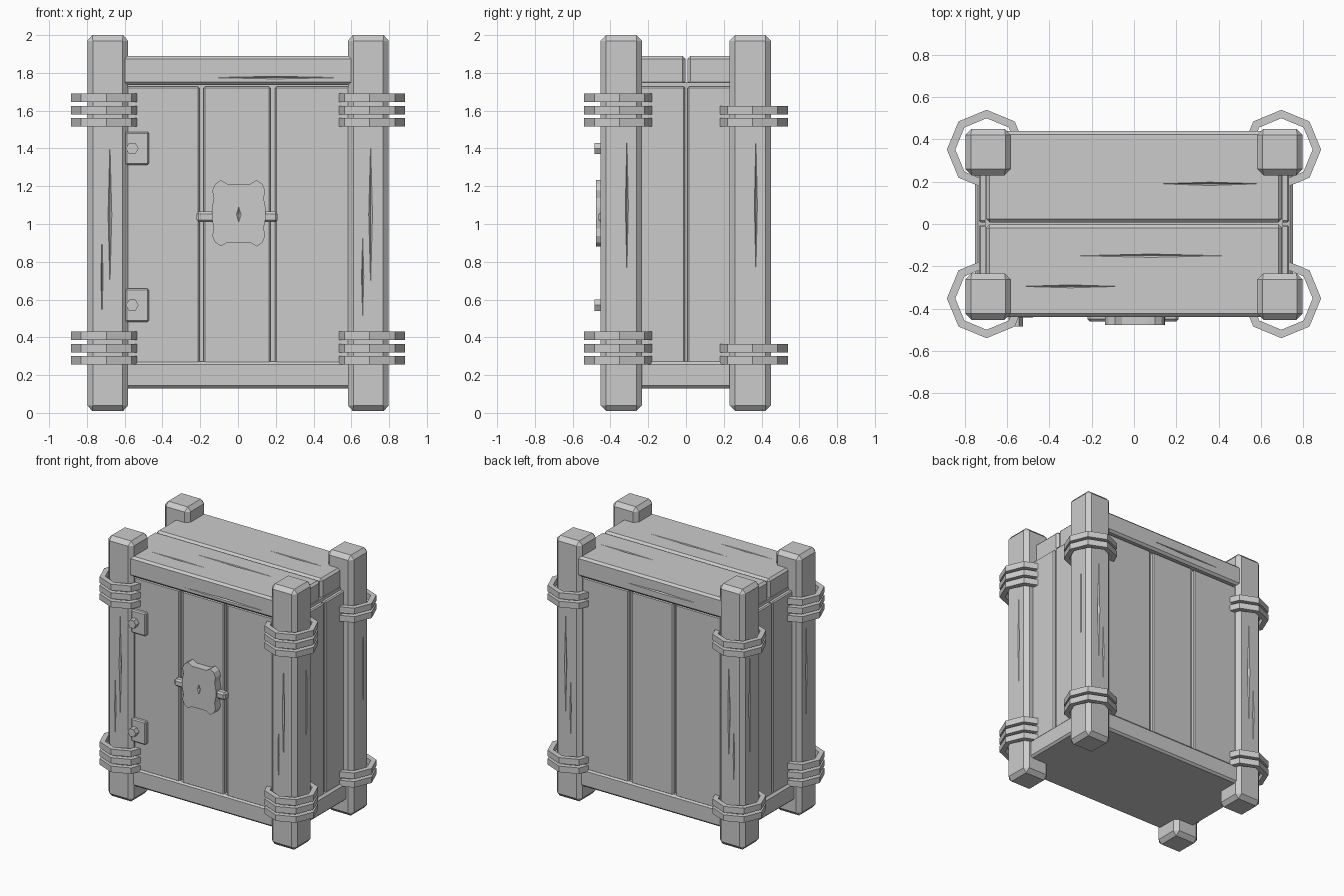
import bpy, bmesh, math
from mathutils import Vector

cube = bpy.data.objects.get("Cube")
if cube:
    bpy.data.objects.remove(cube, do_unlink=True)

grey = bpy.data.materials.new("plain_grey")
grey.use_nodes = True
COLOUR = (0.6, 0.6, 0.6, 1)
grey.diffuse_color = COLOUR
grey.node_tree.nodes["Principled BSDF"].inputs["Base Color"].default_value = COLOUR


def finish(name, bm):
    bmesh.ops.recalc_face_normals(bm, faces=bm.faces)
    mesh = bpy.data.meshes.new(name)
    bm.to_mesh(mesh)
    bm.free()
    mesh.materials.append(grey)
    obj = bpy.data.objects.new(name, mesh)
    bpy.context.collection.objects.link(obj)
    return obj


def box(name, lo, hi, bevel=0.01):
    """Chamfered box between two corners."""
    lo, hi = Vector(lo), Vector(hi)
    bm = bmesh.new()
    bmesh.ops.create_cube(bm, size=1)
    for v in bm.verts:
        v.co = (lo + hi) / 2 + v.co * (hi - lo)
    if bevel:
        bmesh.ops.bevel(bm, geom=bm.edges[:], offset=bevel, segments=1, affect='EDGES')
    return finish(name, bm)


def prism(name, outline, y0, y1):
    """Outline in x and z, extruded along y."""
    bm = bmesh.new()
    face = bm.faces.new([bm.verts.new((x, y0, z)) for x, z in outline])
    new = bmesh.ops.extrude_face_region(bm, geom=[face])["geom"]
    for v in new:
        if isinstance(v, bmesh.types.BMVert):
            v.co.y = y1
    return finish(name, bm)


def ring(name, x, y, z0, z1):
    """Octagonal band with a square section."""
    bm = bmesh.new()
    section = [(0.188, z0), (0.188, z1), (0.148, z1), (0.148, z0)]
    loops = []
    for i in range(8):
        a = math.tau * i / 8
        loops.append([bm.verts.new((x + r * math.cos(a), y + r * math.sin(a), z))
                      for r, z in section])
    for i in range(8):
        p, q = loops[i], loops[(i + 1) % 8]
        for j in range(4):
            k = (j + 1) % 4
            bm.faces.new((p[j], q[j], q[k], p[k]))
    return finish(name, bm)


def carve(obj, cracks):
    """Cut long thin diamond cracks: centre and half sizes."""
    bm = bmesh.new()
    for centre, half in cracks:
        c, h = Vector(centre), Vector(half)
        tips = [[bm.verts.new(c + s * Vector([h[i] if i == k else 0 for i in range(3)]))
                 for s in (-1, 1)] for k in range(3)]
        for a in tips[0]:
            for b in tips[1]:
                for d in tips[2]:
                    bm.faces.new((a, b, d))
    cutter = finish(obj.name + "_crack_cutter", bm)
    cutter.hide_render = True
    cutter.hide_viewport = True
    mod = obj.modifiers.new("Cracks", 'BOOLEAN')
    mod.operation = 'DIFFERENCE'
    mod.solver = 'EXACT'
    mod.object = cutter


# Corner posts with rope-like bands
for sx, side in ((-1, "right"), (1, "left")):
    for sy, end in ((-1, "front"), (1, "back")):
        name = f"{end}_{side}"
        y0 = -0.453 if sy < 0 else 0.23
        cx, cy = sx * 0.69, y0 + 0.11
        post = box(name + "_post", (cx - 0.108, y0, 0.01), (cx + 0.108, y0 + 0.22, 2), 0.03)
        for v in post.data.vertices:
            if v.co.z > 1.985 or v.co.z < 0.025:
                v.co.x = cx + (v.co.x - cx) * 1.05
        face_y = cy + sy * 0.11
        face_x = cx + sx * 0.108
        carve(post, [((cx + 0.012, face_y, 1.05), (0.01, 0.012, 0.38)),
                     ((cx - 0.03, face_y, 0.72), (0.006, 0.01, 0.22)),
                     ((face_x, cy + 0.03, 1.1), (0.012, 0.008, 0.36))])
        heights = [0.255, 0.32, 1.515, 1.58]
        if sy < 0:
            heights += [0.385, 1.645]
        for i, z in enumerate(heights):
            ring(f"{name}_band_{i}", sx * 0.697, sy * 0.352, z, z + 0.046)

# Base, lid planks and inner core
box("base", (-0.752, -0.425, 0.13), (0.752, 0.425, 0.272), 0.015)
front_lid = box("front_lid_plank", (-0.7, -0.44, 1.735), (0.7, -0.003, 1.89), 0.016)
carve(front_lid, [((0.08, -0.15, 1.89), (0.34, 0.008, 0.012)),
                  ((-0.3, -0.295, 1.89), (0.23, 0.007, 0.012)),
                  ((0.2, -0.44, 1.775), (0.34, 0.012, 0.007))])
back_lid = box("back_lid_plank", (-0.7, 0.008, 1.735), (0.7, 0.44, 1.89), 0.016)
carve(back_lid, [((0.36, 0.19, 1.89), (0.23, 0.008, 0.012)),
                 ((-0.1, 0.44, 1.8), (0.3, 0.012, 0.007))])
box("inner_core", (-0.705, -0.385, 0.25), (0.705, 0.385, 1.75), 0)

# Front and back wall planks
for end, sy in (("front", -1), ("back", 1)):
    ys = sorted((sy * 0.36, sy * 0.415))
    for part, x0, x1 in (("right", -0.6, -0.204), ("middle", -0.182, 0.172), ("left", 0.196, 0.6)):
        box(f"{end}_{part}_plank", (x0, ys[0], 0.262), (x1, ys[1], 1.728), 0.008)

# Side wall planks
for side, sx in (("right", -1), ("left", 1)):
    xs = sorted((sx * 0.69, sx * 0.733))
    for end, y0, y1 in (("front", -0.26, -0.004), ("back", 0.008, 0.26)):
        box(f"{side}_{end}_side_plank", (xs[0], y0, 0.262), (xs[1], y1, 1.728), 0.008)

# Hinge plates with hexagonal bolts
for place, z in (("lower", 0.57), ("upper", 1.4)):
    box(place + "_hinge_plate", (-0.595, -0.443, z - 0.088), (-0.472, -0.405, z + 0.088), 0.008)
    hexagon = [(-0.56 + 0.034 * math.cos(math.tau * i / 6),
                z + 0.034 * math.sin(math.tau * i / 6)) for i in range(6)]
    prism(place + "_hinge_bolt", hexagon, -0.484, -0.435)

# Handle bar and ragged lock plate
box("handle_bar", (-0.22, -0.462, 1.01), (0.21, -0.405, 1.066), 0.012)
corner = [(0.142, 0.03), (0.132, 0.08), (0.14, 0.12), (0.125, 0.155),
          (0.095, 0.175), (0.06, 0.155)]
outline = []
for sx, sz in ((1, 1), (-1, 1), (-1, -1), (1, -1)):
    quarter = [(0.004 + sx * x, 1.057 + sz * z) for x, z in corner]
    outline += quarter if sx * sz > 0 else quarter[::-1]
plate = prism("lock_plate", outline, -0.477, -0.405)
carve(plate, [((0.004, -0.477, 1.05), (0.012, 0.012, 0.04))])
